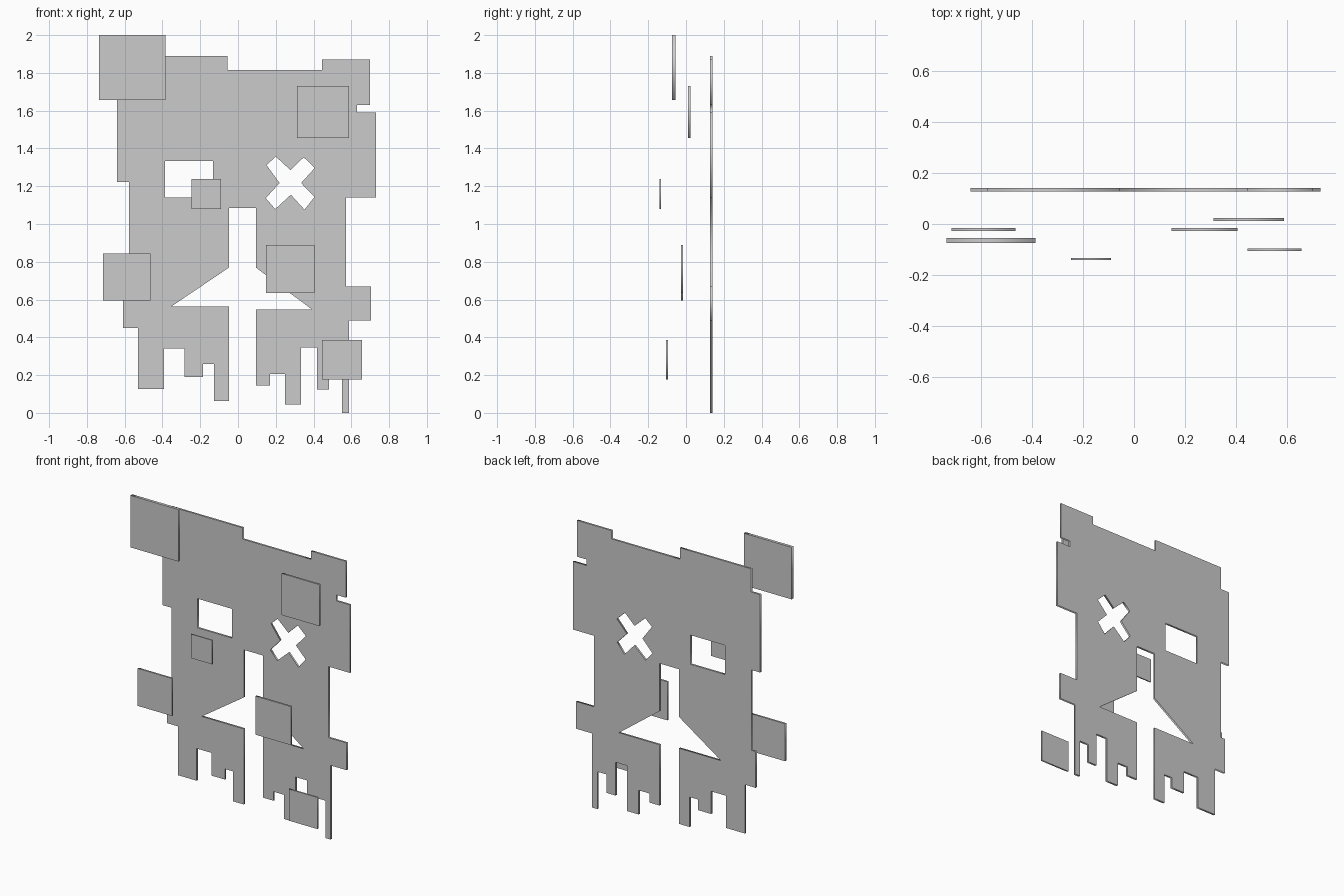
import bpy
import math

# Outline of the ragged mask plate, clockwise in (x, z)
top_edge = [(-0.575, 1.89), (-0.055, 1.89), (-0.055, 1.815),
            (0.445, 1.815), (0.445, 1.87), (0.70, 1.87)]
right_edge = [(0.70, 1.63), (0.63, 1.63), (0.63, 1.59), (0.73, 1.59),
              (0.73, 1.14), (0.573, 1.14), (0.573, 0.67), (0.705, 0.67),
              (0.705, 0.49), (0.588, 0.49)]
right_teeth = [(0.588, 0), (0.55, 0), (0.55, 0.247), (0.483, 0.247),
               (0.483, 0.125), (0.417, 0.125), (0.417, 0.345), (0.333, 0.345),
               (0.333, 0.045), (0.248, 0.045), (0.248, 0.205), (0.17, 0.205),
               (0.17, 0.145), (0.094, 0.145)]
nose = [(0.094, 0.547), (0.392, 0.547), (0.094, 0.77), (0.094, 1.085),
        (-0.047, 1.085), (-0.047, 0.77), (-0.355, 0.562), (-0.047, 0.562)]
left_teeth = [(-0.047, 0.062), (-0.126, 0.062), (-0.126, 0.26), (-0.185, 0.26),
              (-0.185, 0.19), (-0.282, 0.19), (-0.282, 0.34), (-0.392, 0.34),
              (-0.392, 0.127), (-0.53, 0.127)]
left_edge = [(-0.53, 0.45), (-0.608, 0.45), (-0.608, 0.69), (-0.578, 0.69),
             (-0.578, 1.222), (-0.641, 1.222), (-0.641, 1.737), (-0.575, 1.737)]

# Eye openings
square_eye = [(-0.386, 1.14), (-0.132, 1.14), (-0.132, 1.333), (-0.386, 1.333)]
cross_eye = [(0.151, 1.312), (0.20, 1.357), (0.278, 1.285), (0.348, 1.353),
             (0.407, 1.297), (0.334, 1.217), (0.405, 1.143), (0.352, 1.076),
             (0.28, 1.155), (0.197, 1.079), (0.147, 1.137), (0.22, 1.217)]


def plate(name, loops, y0, y1):
    """Flat sheet from closed (x, z) loops; inner loops become holes."""
    curve = bpy.data.curves.new(name, 'CURVE')
    curve.dimensions = '2D'
    curve.fill_mode = 'BOTH'
    curve.extrude = (y1 - y0) / 2
    for loop in loops:
        spline = curve.splines.new('POLY')
        spline.points.add(len(loop) - 1)
        for point, (x, z) in zip(spline.points, loop):
            point.co = (x, z, 0, 1)
        spline.use_cyclic_u = True
    obj = bpy.data.objects.new(name, curve)
    bpy.context.collection.objects.link(obj)
    obj.location.y = (y0 + y1) / 2
    obj.rotation_euler.x = math.pi / 2
    bpy.ops.object.select_all(action='DESELECT')
    obj.select_set(True)
    bpy.context.view_layer.objects.active = obj
    bpy.ops.object.convert(target='MESH')
    bpy.ops.object.transform_apply(location=True, rotation=True, scale=True)


def floating_square(name, x0, x1, z0, z1, y0, y1):
    plate(name, [[(x0, z0), (x1, z0), (x1, z1), (x0, z1)]], y0, y1)


# Mask plate at the back
outline = top_edge + right_edge + right_teeth + nose + left_teeth + left_edge
plate("mask_plate", [outline, square_eye, cross_eye], 0.128, 0.141)

# Square fragments floating in front of the mask
floating_square("fragment_top_left", -0.735, -0.385, 1.656, 2.0, -0.074, -0.055)
floating_square("fragment_top_right", 0.312, 0.588, 1.456, 1.731, 0.011, 0.023)
floating_square("fragment_eye", -0.246, -0.09, 1.08, 1.239, -0.141, -0.133)
floating_square("fragment_left", -0.715, -0.464, 0.595, 0.843, -0.027, -0.015)
floating_square("fragment_cheek", 0.147, 0.405, 0.635, 0.89, -0.027, -0.015)
floating_square("fragment_jaw", 0.445, 0.656, 0.176, 0.385, -0.105, -0.095)
